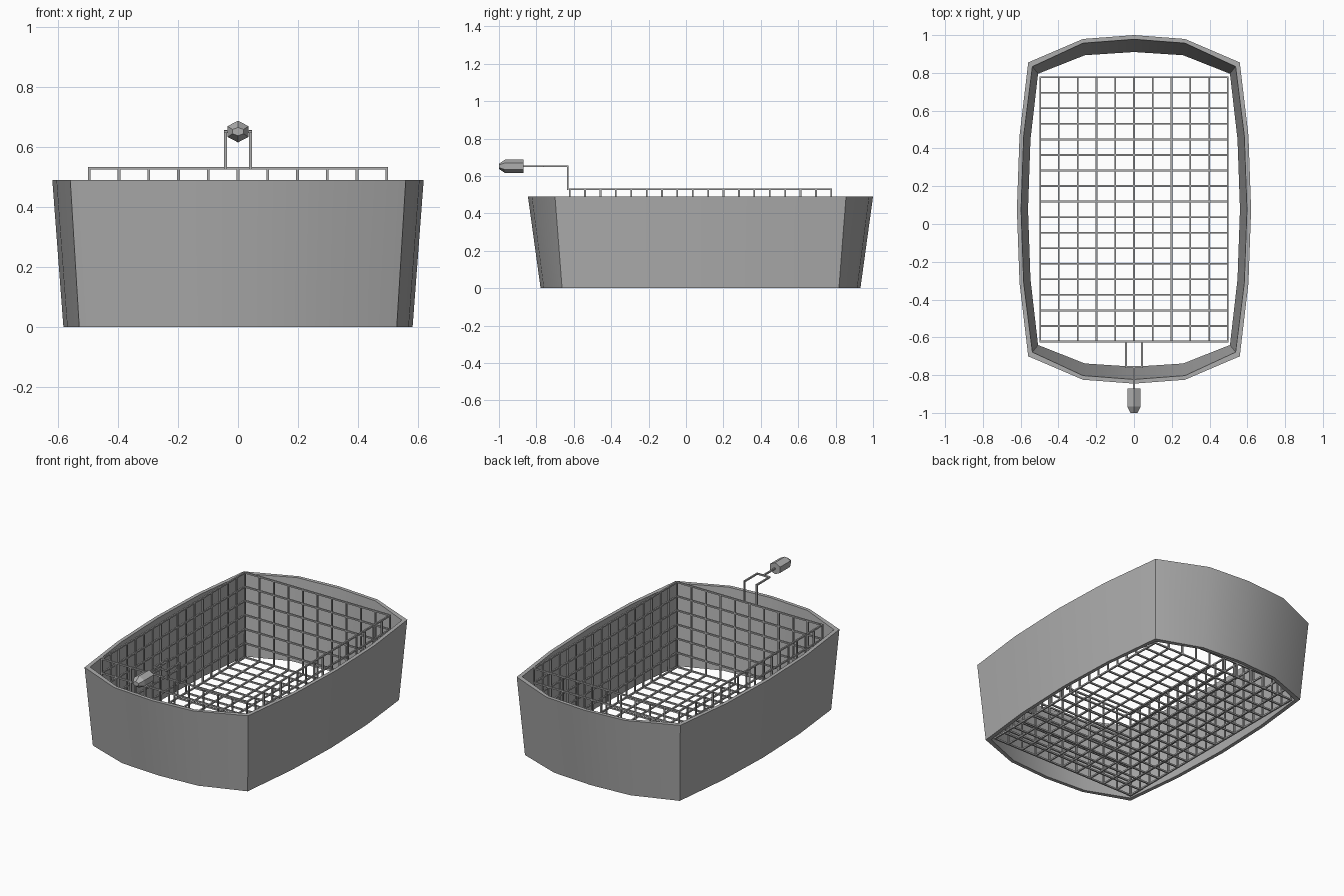
import bpy, bmesh, math
from mathutils import Vector, Matrix

cube = bpy.data.objects.get("Cube")
if cube:
    bpy.data.objects.remove(cube, do_unlink=True)

metal = bpy.data.materials.new("grey metal")
metal.use_nodes = True
GREY = (0.42, 0.42, 0.42, 1)
metal.diffuse_color = GREY
metal.node_tree.nodes["Principled BSDF"].inputs["Base Color"].default_value = GREY


def finish(name, bm, smooth=False):
    bmesh.ops.recalc_face_normals(bm, faces=bm.faces)
    mesh = bpy.data.meshes.new(name)
    bm.to_mesh(mesh)
    bm.free()
    obj = bpy.data.objects.new(name, mesh)
    bpy.context.collection.objects.link(obj)
    mesh.materials.append(metal)
    if smooth:
        bpy.ops.object.select_all(action='DESELECT')
        obj.select_set(True)
        bpy.context.view_layer.objects.active = obj
        bpy.ops.object.shade_smooth_by_angle(angle=math.radians(30))
    return obj


def rod(bm, a, b, t=0.009):
    """Square bar between two points."""
    a, b = Vector(a), Vector(b)
    d = b - a
    rot = d.to_track_quat('Z', 'X').to_matrix().to_4x4()
    if abs(d.z) > 0.99 * d.length:
        rot = Matrix.Identity(4)
    size = Matrix.Diagonal((t, t, d.length + t, 1))
    bmesh.ops.create_cube(bm, size=1, matrix=Matrix.Translation((a + b) / 2) @ rot @ size)


# Tub: bowed, tapering wall without a floor
TUB_Y, TUB_H, WALL = 0.0775, 0.49, 0.022


def outline(quarter, z, inset):
    """Mirror a quarter outline (end middle to side middle) into a full ring."""
    q = [(max(x - inset, 0) if x > 0.4 else x, y - inset if y > 0.5 else y) for x, y in quarter]
    half = q + [(x, -y) for x, y in reversed(q[:-1])]
    ring = half + [(-x, y) for x, y in reversed(half[1:-1])]
    return [(x, y + TUB_Y, z) for x, y in ring]


top = [(0, 0.9225), (0.27, 0.902), (0.56, 0.778), (0.606, 0.39), (0.62, 0)]
base = [(0, 0.855), (0.26, 0.838), (0.53, 0.74), (0.57, 0.37), (0.583, 0)]
bm = bmesh.new()
rings = [[bm.verts.new(p) for p in outline(q, z, i)] for q, z, i in
         ((base, 0, 0), (top, TUB_H, 0), (top, TUB_H, WALL), (base, 0, WALL))]
n = len(rings[0])
for r in range(4):
    lo, hi = rings[r], rings[(r + 1) % 4]
    for i in range(n):
        j = (i + 1) % n
        bm.faces.new((lo[i], lo[j], hi[j], hi[i]))
finish("tub_wall", bm, smooth=True)

# Wire basket: grid floor and four grid sides
X, Y0, Y1, Z0, Z1 = 0.497, -0.622, 0.777, 0.005, 0.53
NX, NY, NZ = 10, 17, 6


def steps(a, b, count):
    return [a + (b - a) * i / count for i in range(count + 1)]


bm = bmesh.new()
for x in steps(-X, X, NX):
    rod(bm, (x, Y0, Z0), (x, Y1, Z0))
    for y in (Y0, Y1):
        rod(bm, (x, y, Z0), (x, y, Z1))
for y in steps(Y0, Y1, NY):
    rod(bm, (-X, y, Z0), (X, y, Z0))
    for x in (-X, X):
        rod(bm, (x, y, Z0), (x, y, Z1))
for z in steps(Z0, Z1, NZ)[1:]:
    for y in (Y0, Y1):
        rod(bm, (-X, y, z), (X, y, z))
    for x in (-X, X):
        rod(bm, (x, Y0, z), (x, Y1, z))
finish("wire_basket", bm)

# Handle frame: two uprights, a forked arm and a single stem
GZ = 0.652
bm = bmesh.new()
for x in (-0.042, 0.042):
    rod(bm, (x, -0.628, Z1), (x, -0.637, GZ))
    rod(bm, (x, -0.637, GZ), (x, -0.757, GZ))
rod(bm, (-0.042, -0.757, GZ), (0.042, -0.757, GZ))
rod(bm, (0, -0.757, GZ), (0, -0.88, GZ))
finish("handle_frame", bm)

# Grip: six-sided bar with a tapered tip
bm = bmesh.new()
loops = []
for y, rx, rz in ((-0.87, 0.041, 0.036), (-0.967, 0.041, 0.036), (-1.0, 0.021, 0.014)):
    angles = [math.radians(30 + 60 * i) for i in range(6)]
    loops.append([bm.verts.new((rx * math.cos(a), y, GZ + rz * math.sin(a))) for a in angles])
for a, b in zip(loops, loops[1:]):
    for i in range(6):
        j = (i + 1) % 6
        bm.faces.new((a[i], a[j], b[j], b[i]))
bm.faces.new(loops[0])
bm.faces.new(loops[-1])
finish("handle_grip", bm)
